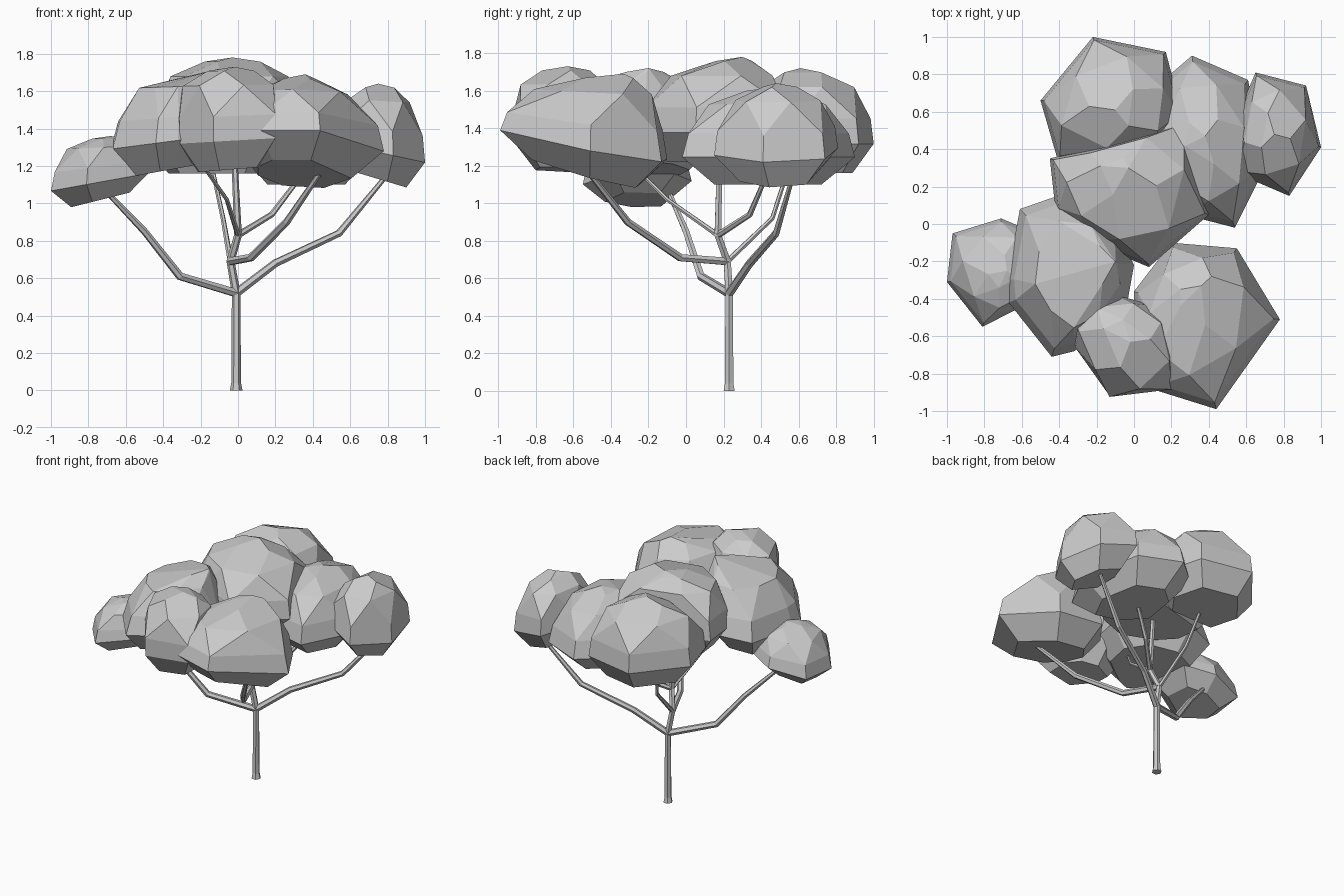
import bpy, bmesh, math
from mathutils import Vector

if "Cube" in bpy.data.objects:
    bpy.data.objects.remove(bpy.data.objects["Cube"])


def blob(name, outline, z0, z1, apex, tilt=(0, 0), full=0.0, base=0.68):
    """Faceted foliage clump: rings of a footprint drawn in towards an apex, wrapped in a hull."""
    pts = [Vector(p) for p in outline]
    n = len(pts)
    mids = [(pts[i] + pts[(i + 1) % n]) / 2 for i in range(n)]
    c = sum(pts, Vector((0, 0))) / n
    top, slope = Vector(apex), Vector(tilt)
    bm = bmesh.new()
    # ring source, scale, height fraction
    for ring, s, t in ((pts, base, 0), (pts, 1.0, 0.28), (pts, 0.93 + full / 2, 0.52),
                       (mids, 0.76 + full, 0.82), (pts[::2], 0.3 + full, 0.96)):
        centre = c.lerp(top, t * t)
        for p in ring:
            q = centre + (p - centre) * s
            z = z0 + t * (z1 - z0) + slope.dot(q - c) * (1 - t)
            bm.verts.new((q.x, q.y, z))
    bm.verts.new((top.x, top.y, z1))
    res = bmesh.ops.convex_hull(bm, input=bm.verts)
    junk = {g for g in res["geom_interior"] + res["geom_unused"]
            if isinstance(g, bmesh.types.BMVert)}
    bmesh.ops.delete(bm, geom=list(junk), context='VERTS')
    bmesh.ops.dissolve_limit(bm, angle_limit=math.radians(9),
                             verts=bm.verts, edges=bm.edges)
    bmesh.ops.recalc_face_normals(bm, faces=bm.faces)
    me = bpy.data.meshes.new(name)
    bm.to_mesh(me)
    bm.free()
    bpy.context.collection.objects.link(bpy.data.objects.new(name, me))


def limb(name, path):
    """Six-sided tapering tube through (x, y, z, radius) points."""
    cu = bpy.data.curves.new(name, 'CURVE')
    cu.dimensions = '3D'
    cu.bevel_depth = 1.0
    cu.bevel_resolution = 1
    cu.use_fill_caps = True
    sp = cu.splines.new('POLY')
    sp.use_smooth = False
    sp.points.add(len(path) - 1)
    for pt, (x, y, z, r) in zip(sp.points, path):
        pt.co = (x, y, z, 1)
        pt.radius = r
    bpy.context.collection.objects.link(bpy.data.objects.new(name, cu))


# trunk with flared foot, running up into the centre clump
limb("trunk", [(-.01, .23, 0, .034), (-.01, .23, .04, .026), (-.01, .23, .52, .023),
               (-.04, .22, .69, .022), (0, .17, .83, .021), (-.02, .18, 1.26, .016)])

# branches
limb("branch_left", [(-.01, .23, .52, .024), (-.31, .08, .61, .023),
                     (-.5, 0, .85, .019), (-.72, -.1, 1.08, .013)])
limb("branch_right", [(-.01, .23, .52, .024), (.2, .34, .68, .022),
                      (.54, .48, .84, .02), (.82, .58, 1.18, .012)])
limb("branch_front_right", [(-.04, .22, .69, .023), (.07, -.03, .71, .022),
                            (.26, -.31, .9, .02), (.45, -.53, 1.18, .014)])
limb("branch_back", [(-.04, .22, .69, .016), (-.08, .46, .92, .013),
                     (-.14, .55, 1.2, .011)])
limb("branch_back_right", [(0, .17, .83, .018), (.18, .34, .94, .016),
                           (.34, .43, 1.15, .012)])
limb("branch_front_left", [(0, .17, .83, .015), (-.06, -.1, 1.02, .012),
                           (-.2, -.3, 1.22, .01)])

# foliage clumps
blob("foliage_left", [(-1, -.31), (-.97, -.05), (-.71, .03), (-.5, -.06), (-.48, -.38),
                      (-.64, -.47), (-.81, -.55)], 1.02, 1.36, (-.68, -.25), (.25, 0), 0, .6)
blob("foliage_mid_left", [(-.68, -.3), (-.61, .08), (-.38, .16), (-.12, .03), (0, -.22),
                          (-.05, -.5), (-.32, -.68), (-.44, -.71), (-.67, -.42)],
     1.18, 1.72, (-.1, -.2), (.18, 0), -.06)
blob("foliage_front", [(-.32, -.48), (-.31, -.66), (-.13, -.92), (.2, -.88), (.21, -.6),
                       (.1, -.44), (-.1, -.38)], 1.18, 1.73, (-.02, -.63), (.08, 0), .17, .6)
blob("foliage_front_right", [(0, -.36), (.2, -.1), (.55, -.13), (.78, -.51), (.44, -.99),
                             (.12, -.89), (0, -.65)], 1.16, 1.69, (.36, -.33), (-.08, -.26),
     0, .64)
blob("foliage_centre", [(-.45, .35), (-.42, .08), (-.26, -.09), (.08, -.23), (.4, .05),
                        (.28, .55), (-.1, .47)], 1.22, 1.78, (-.03, .3), (0, 0), .05)
blob("foliage_back", [(-.5, .66), (-.22, 1), (.17, .92), (.26, .58), (.1, .36),
                      (-.41, .35)], 1.16, 1.72, (-.1, .61), (0, 0), .05)
blob("foliage_back_right", [(.1, .72), (.31, .9), (.61, .77), (.7, .3), (.54, -.02),
                            (.27, .05), (.03, .3)], 1.1, 1.62, (.38, .47), (0, 0), 0, .62)
blob("foliage_right", [(.55, .27), (.83, .15), (1, .41), (.92, .74), (.65, .81),
                       (.55, .58)], 1.13, 1.64, (.75, .48), (-.3, 0), .04, .6)
